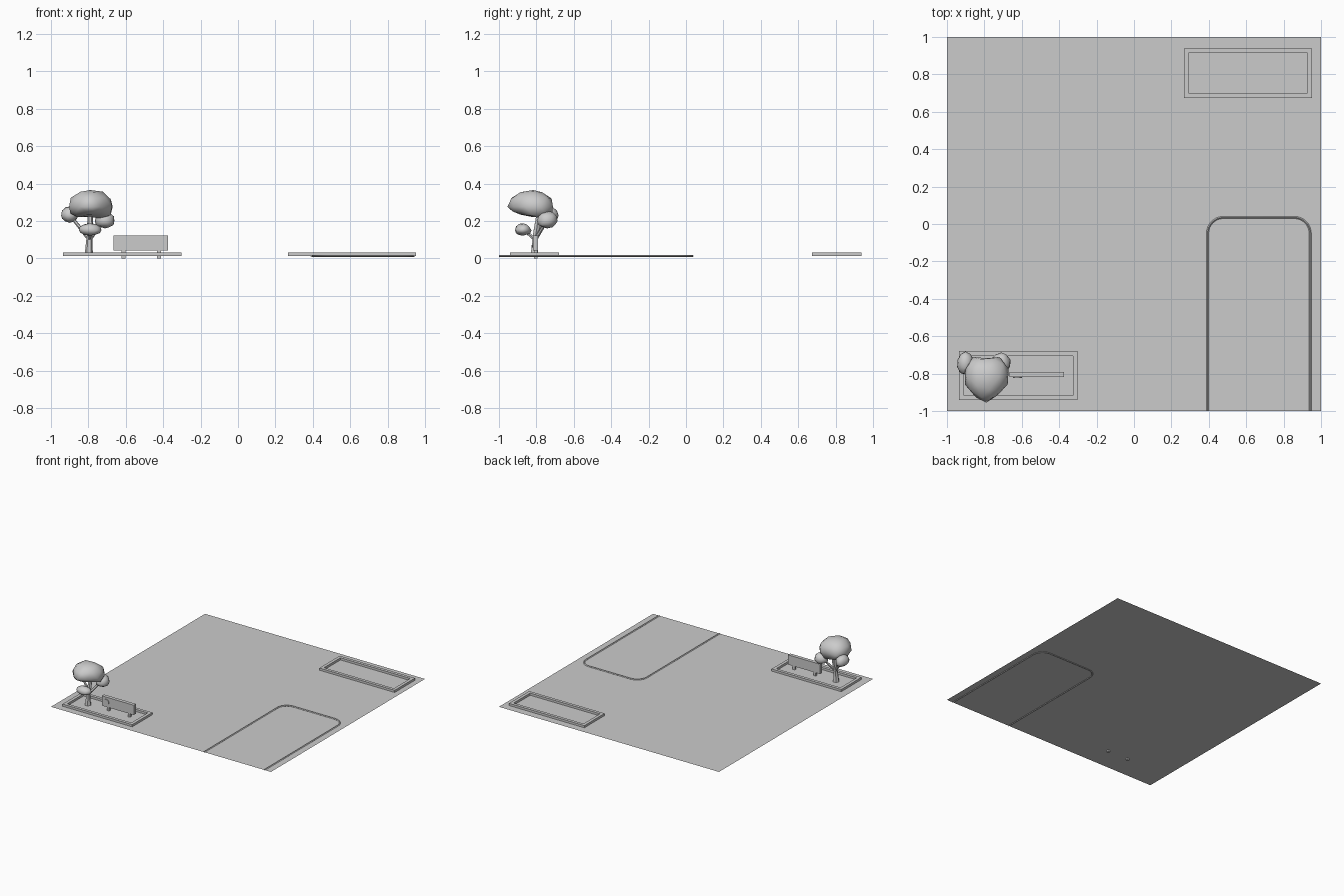
import bpy
import bmesh
import math
import random
from mathutils import Vector

if "Cube" in bpy.data.objects:
    bpy.data.objects.remove(bpy.data.objects["Cube"], do_unlink=True)

random.seed(4)
GROUND = 0.012

grey = bpy.data.materials.new("plain grey")
grey.use_nodes = True
grey.diffuse_color = (0.6, 0.6, 0.6, 1)
grey.node_tree.nodes["Principled BSDF"].inputs["Base Color"].default_value = (0.6, 0.6, 0.6, 1)


def add_mesh(name, bm, smooth=False):
    bmesh.ops.recalc_face_normals(bm, faces=bm.faces)
    for f in bm.faces:
        f.smooth = smooth
    mesh = bpy.data.meshes.new(name)
    bm.to_mesh(mesh)
    bm.free()
    mesh.materials.append(grey)
    obj = bpy.data.objects.new(name, mesh)
    bpy.context.collection.objects.link(obj)
    return obj


def box(name, low, high):
    bm = bmesh.new()
    bmesh.ops.create_cube(bm, size=1)
    low, high = Vector(low), Vector(high)
    for v in bm.verts:
        v.co = (low + high) / 2 + v.co * (high - low)
    return add_mesh(name, bm)


def planter(name, x0, x1, y0, y1, rim=0.025, top=0.03):
    """Rectangular curb frame, open in the middle."""
    bm = bmesh.new()
    rings = []
    for inset, z in ((0, GROUND), (0, top), (rim, top), (rim, GROUND)):
        corners = ((x0 + inset, y0 + inset), (x1 - inset, y0 + inset),
                   (x1 - inset, y1 - inset), (x0 + inset, y1 - inset))
        rings.append([bm.verts.new((x, y, z)) for x, y in corners])
    for a, b in zip(rings, rings[1:] + rings[:1]):
        for i in range(4):
            j = (i + 1) % 4
            bm.faces.new((a[i], a[j], b[j], b[i]))
    return add_mesh(name, bm)


def tube(name, points, radii, resolution=1):
    """Tapered round tube along a polyline."""
    curve = bpy.data.curves.new(name, "CURVE")
    curve.dimensions = "3D"
    curve.bevel_depth = 1
    curve.bevel_resolution = resolution
    curve.use_fill_caps = True
    spline = curve.splines.new("POLY")
    spline.points.add(len(points) - 1)
    for p, co, r in zip(spline.points, points, radii):
        p.co = (*co, 1)
        p.radius = r
    obj = bpy.data.objects.new(name, curve)
    bpy.context.collection.objects.link(obj)
    curve.materials.append(grey)
    bpy.ops.object.select_all(action="DESELECT")
    obj.select_set(True)
    bpy.context.view_layer.objects.active = obj
    bpy.ops.object.convert(target="MESH")
    bpy.ops.object.shade_smooth_by_angle(angle=math.radians(50))
    return obj


def foliage(name, centre, size, rule=None, rough=0.07, detail=2):
    """Lumpy ball of leaves; rule reshapes the unit ball."""
    bm = bmesh.new()
    bmesh.ops.create_icosphere(bm, subdivisions=detail, radius=1)
    for v in bm.verts:
        p = v.co * (1 + random.uniform(-rough, rough))
        if rule:
            p = rule(p)
        v.co = Vector(centre) + Vector([a * b for a, b in zip(p, size)])
    return add_mesh(name, bm, smooth=True)


# Ground sheet
bm = bmesh.new()
bmesh.ops.create_grid(bm, x_segments=1, y_segments=1, size=1)
for v in bm.verts:
    v.co.z = GROUND
add_mesh("ground", bm)

# Planters
planter("front_planter", -0.935, -0.302, -0.942, -0.68)
planter("back_planter", 0.267, 0.952, 0.675, 0.938)

# Curb line: an arch with rounded corners, open at the front edge
left, right, back, radius = 0.393, 0.942, 0.035, 0.085
path = [(left, -1, GROUND + 0.001)]
for cx, start in ((left + radius, 180), (right - radius, 90)):
    for step in range(9):
        a = math.radians(start - step * 90 / 8)
        path.append((cx + radius * math.cos(a), back - radius + radius * math.sin(a), GROUND + 0.001))
path.append((right, -1, GROUND + 0.001))
tube("curb_line", path, [0.006] * len(path), 0)

# Sign board on two posts
box("sign_board", (-0.665, -0.819, 0.043), (-0.374, -0.79, 0.123))
for side, x in (("right", -0.612), ("left", -0.422)):
    box(side + "_sign_post", (x - 0.01, -0.814, 0), (x + 0.01, -0.795, 0.045))

# Plain round plate on the sign
bm = bmesh.new()
bmesh.ops.create_cone(bm, cap_ends=True, segments=12, radius1=0.024, radius2=0.024, depth=0.006)
for v in bm.verts:
    x, y, z = v.co
    v.co = (x - 0.623, z - 0.821, y + 0.083)
add_mesh("sign_plate", bm)

# Trunk and branches
tube("trunk",
     [(-0.797, -0.81, GROUND), (-0.797, -0.81, 0.045), (-0.795, -0.808, 0.1),
      (-0.79, -0.798, 0.16), (-0.79, -0.785, 0.25)],
     [0.026, 0.02, 0.016, 0.017, 0.014])
branches = {
    "front_branch": (-0.79, -0.865, 0.15),
    "right_branch": (-0.89, -0.755, 0.22),
    "left_branch": (-0.72, -0.745, 0.2),
}
for name, tip in branches.items():
    tube(name, [(-0.794, -0.806, 0.1), tip], [0.011, 0.008])


# Crown: heart-shaped in plan, domed above, hollowed below
def crown_rule(p):
    p = p.copy()
    p.x *= 1 - 0.35 * max(0, -p.y) ** 2
    if p.y > 0:
        p.y -= 0.2 * max(0, 1 - 2.5 * abs(p.x))
    if p.z < 0:
        hollow = max(0, 1 - p.x ** 2 - p.y ** 2)
        p.z *= 1 - 0.45 * hollow
    p.z += 0.18 * p.y * (p.z < 0) * -1
    return p


def cap_rule(p):
    p = p.copy()
    if p.z < 0:
        p.z *= 0.75
    return p


foliage("crown", (-0.79, -0.818, 0.275), (0.122, 0.132, 0.092), crown_rule, 0.05)
foliage("right_leaf_cluster", (-0.9, -0.745, 0.228), (0.046, 0.064, 0.05), cap_rule)
foliage("left_leaf_cluster", (-0.71, -0.742, 0.2), (0.054, 0.055, 0.054), cap_rule)
foliage("front_leaf_cluster", (-0.791, -0.871, 0.15), (0.06, 0.044, 0.037), cap_rule)
